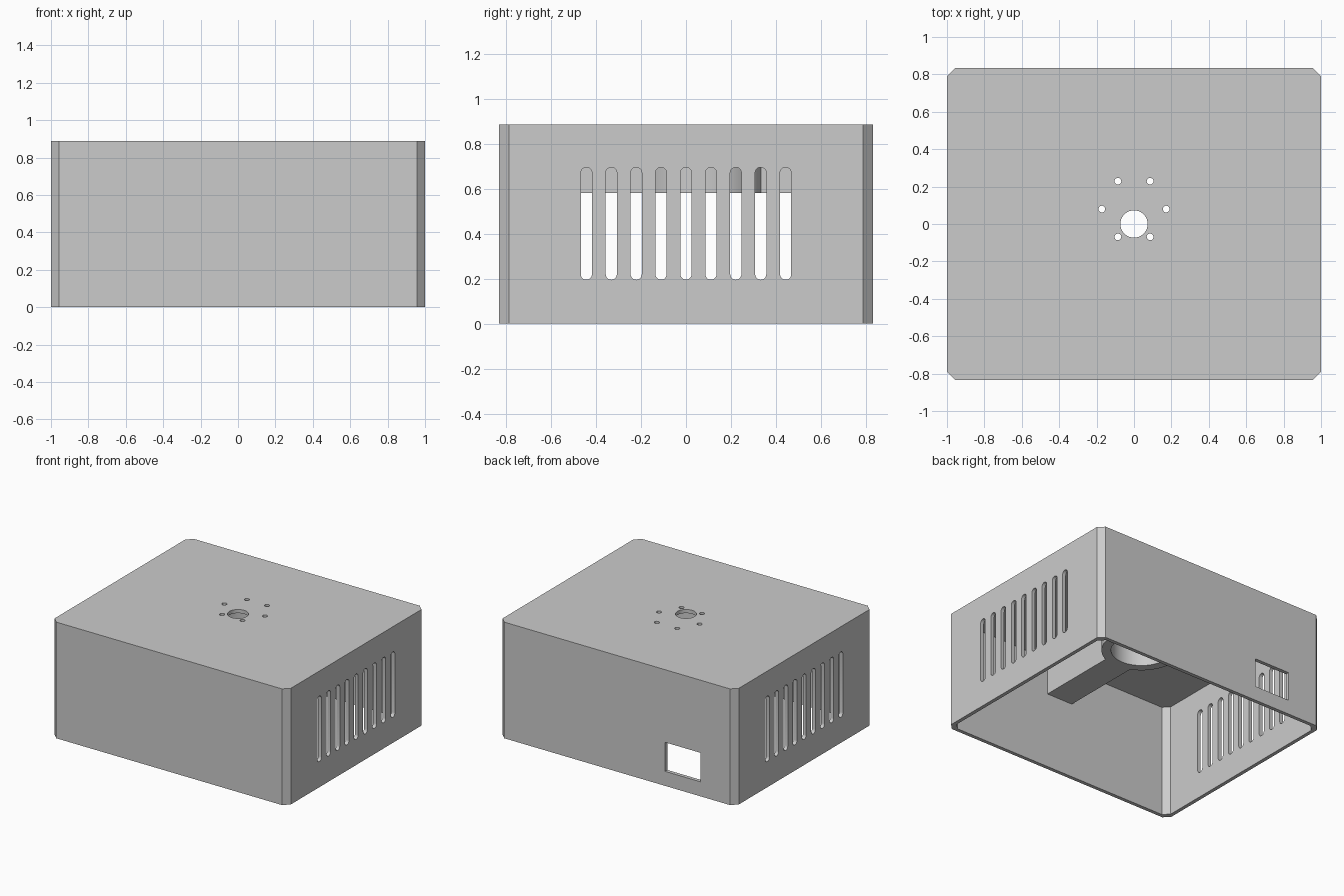
import bpy, bmesh, math
from mathutils import Vector

cube = bpy.data.objects.get("Cube")
if cube:
    bpy.data.objects.remove(cube, do_unlink=True)

HALF_X, HALF_Y, HEIGHT = 1.0, 0.833, 0.889
WALL, CHAMFER = 0.028, 0.044
MOTOR_Y = 0.08          # the motor axis sits behind the shaft axis
HOLDER_Z = 0.583

grey = bpy.data.materials.new("plain_grey")
grey.use_nodes = True
grey.diffuse_color = (0.6, 0.6, 0.6, 1)
grey.node_tree.nodes["Principled BSDF"].inputs["Base Color"].default_value = (0.6, 0.6, 0.6, 1)


def add_prism(bm, outline, depth):
    """Closed prism: a loop of points swept along the depth vector."""
    a = [bm.verts.new(p) for p in outline]
    b = [bm.verts.new(Vector(p) + Vector(depth)) for p in outline]
    n = len(a)
    faces = [bm.faces.new(a[::-1]), bm.faces.new(b)]
    for i in range(n):
        j = (i + 1) % n
        faces.append(bm.faces.new((a[i], a[j], b[j], b[i])))
    bmesh.ops.recalc_face_normals(bm, faces=faces)


def make(name, *prisms):
    bm = bmesh.new()
    for outline, depth in prisms:
        add_prism(bm, outline, depth)
    mesh = bpy.data.meshes.new(name)
    bm.to_mesh(mesh)
    bm.free()
    obj = bpy.data.objects.new(name, mesh)
    mesh.materials.append(grey)
    bpy.context.collection.objects.link(obj)
    return obj


def boolean(obj, tool, operation="DIFFERENCE"):
    tool.hide_render = True
    mod = obj.modifiers.new("cut", "BOOLEAN")
    mod.object, mod.operation, mod.solver = tool, operation, "EXACT"
    bpy.ops.object.select_all(action="DESELECT")
    obj.select_set(True)
    bpy.context.view_layer.objects.active = obj
    bpy.ops.object.modifier_apply(modifier=mod.name)
    bpy.data.objects.remove(tool, do_unlink=True)


def chamfered(hx, hy, c, z):
    corners = [(hx, hy - c), (hx - c, hy)]
    right = corners + [(-x, y) for x, y in corners[::-1]]
    return [(x, y, z) for x, y in right + [(-x, -y) for x, y in right]]


def circle(cx, cy, r, z, n):
    return [(cx + r * math.cos(math.tau * i / n), cy + r * math.sin(math.tau * i / n), z)
            for i in range(n)]


def rectangle(x0, x1, y0, y1, z):
    return [(x0, y0, z), (x1, y0, z), (x1, y1, z), (x0, y1, z)]


def slot(y, r=0.025, low=0.196, high=0.697, n=10):
    """Upright round-ended outline in the side plane."""
    top = [(y + r * math.cos(math.pi * i / n), high - r + r * math.sin(math.pi * i / n))
           for i in range(n + 1)]
    bottom = [(2 * y - a, low + high - b) for a, b in top]
    return [(-1.2, a, b) for a, b in top + bottom]


# Open-bottomed housing with chamfered corners
housing = make("housing", (chamfered(HALF_X, HALF_Y, CHAMFER, 0), (0, 0, HEIGHT)))
boolean(housing, make("cavity_cutter", (
    chamfered(HALF_X - WALL, HALF_Y - WALL, CHAMFER, -0.1), (0, 0, HEIGHT - WALL + 0.1))))

# Ventilation slots through both side walls
boolean(housing, make("slot_cutter", *[
    (slot(0.111 * i), (2.4, 0, 0)) for i in range(-4, 5)]))

# Socket opening in the back wall
boolean(housing, make("socket_cutter", (
    rectangle(-0.706, -0.406, 0.7, 0.95, 0.111), (0, 0, 0.222))))

# Shaft hole and ring of six screw holes in the roof
holes = [circle(0, 0, 0.073, 0.8, 48)]
for i in range(6):
    a = math.tau * i / 6
    holes.append(circle(0.172 * math.cos(a), MOTOR_Y + 0.172 * math.sin(a), 0.018, 0.8, 20))
boolean(housing, make("hole_cutter", *[(h, (0, 0, 0.2)) for h in holes]))

# Motor holder: ring with a beam running from front wall to back wall
depth = (0, 0, HEIGHT - WALL + 0.006 - HOLDER_Z)
holder = make("motor_holder", (circle(0, MOTOR_Y, 0.278, HOLDER_Z, 64), depth))
end = HALF_Y - WALL + 0.006
boolean(holder, make("beam", (rectangle(-0.111, 0.111, -end, end, HOLDER_Z), depth)), "UNION")
boolean(holder, make("bore_cutter", (circle(0, MOTOR_Y, 0.211, 0.4, 64), (0, 0, 0.6))))

for obj in (housing, holder):
    bpy.ops.object.select_all(action="DESELECT")
    obj.select_set(True)
    bpy.context.view_layer.objects.active = obj
    bpy.ops.object.shade_smooth_by_angle(angle=math.radians(25))
